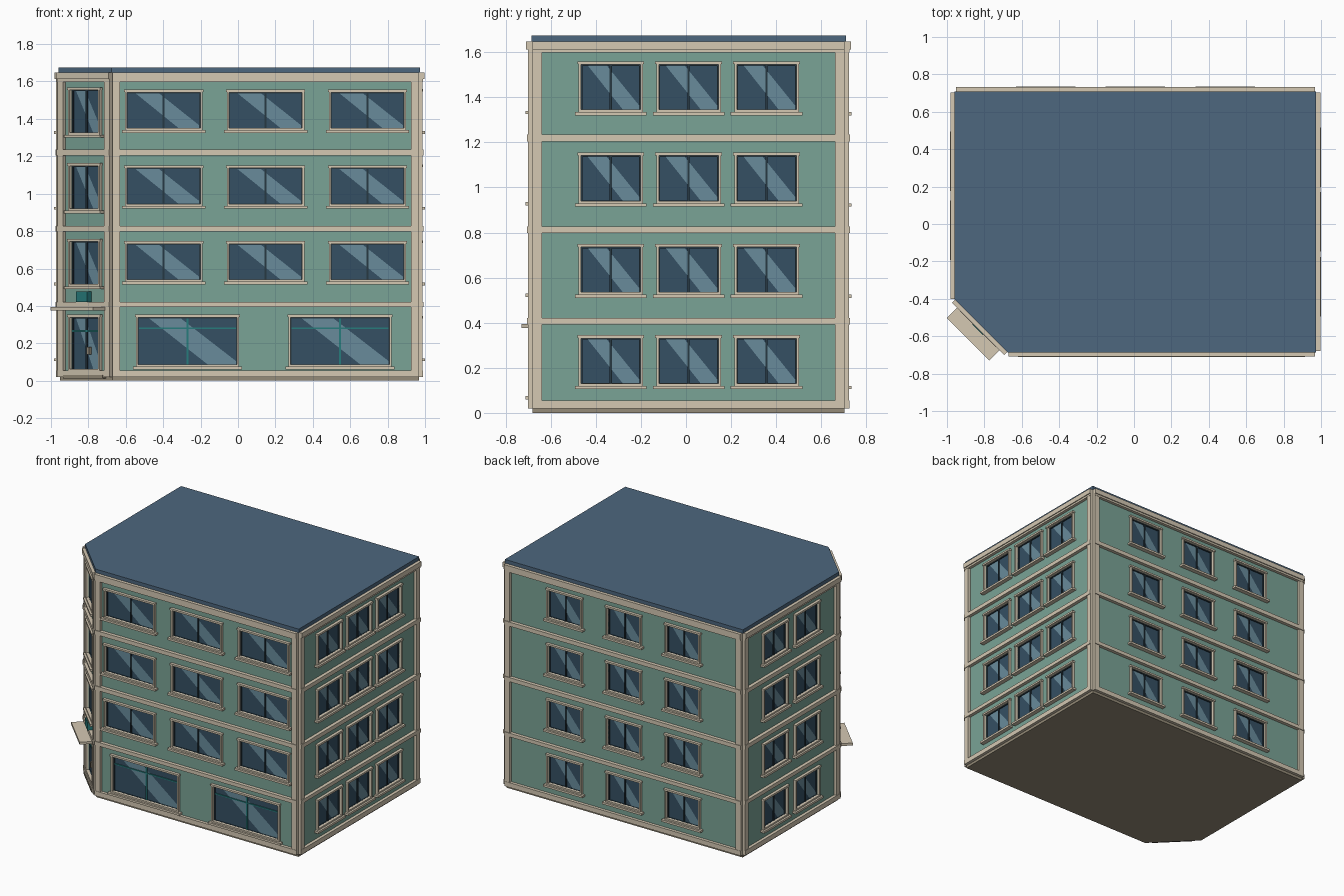
import bpy, bmesh
from mathutils import Matrix, Vector

if "Cube" in bpy.data.objects:
    bpy.data.objects.remove(bpy.data.objects["Cube"])

COL = {
    "green": (.195, .37, .305, 1), "beige": (.66, .58, .45, 1),
    "stone": (.30, .26, .19, 1), "glass": (.035, .08, .125, 1),
    "shine": (.14, .26, .33, 1), "dark": (.02, .04, .055, 1),
    "teal": (.02, .2, .2, 1), "slate": (.075, .135, .21, 1),
}
MATS = {}
for k, c in COL.items():
    MATS[k] = bpy.data.materials.new(k)
    MATS[k].diffuse_color = c

# Footprint, counter-clockwise, with the cut corner at front left
PLAN = [(-.672, -.68), (.967, -.68), (.967, .703), (-.952, .703), (-.952, -.40)]
FRONT, RIGHT, BACK, LEFT, CORNER = range(5)
WALLS = []
for i, p in enumerate(PLAN):
    p, q = Vector(p), Vector(PLAN[(i + 1) % 5])
    t, mid = (q - p).normalized(), (p + q) / 2
    # local x runs along the wall, local -y points outward
    m = Matrix(((t.x, -t.y, 0, mid.x), (t.y, t.x, 0, mid.y), (0, 0, 1, 0), (0, 0, 0, 1)))
    WALLS.append((m, (q - p).length))

PARTS = {}


def mesh(name, mat):
    return PARTS.setdefault(name, (bmesh.new(), mat))[0]


def box(name, mat, wall, u0, u1, o0, o1, z0, z1):
    """Box on a wall: u along it, o outward from it."""
    loc = Matrix.Translation(((u0 + u1) / 2, -(o0 + o1) / 2, (z0 + z1) / 2))
    size = Matrix.Diagonal((u1 - u0, o1 - o0, z1 - z0, 1))
    bmesh.ops.create_cube(mesh(name, mat), size=1, matrix=WALLS[wall][0] @ loc @ size)


def ring(name, mat, wall, u, hw, w, o0, o1, z0, z1):
    """Rectangular frame of width w."""
    for s in (-1, 1):
        a, b = sorted((u + s * hw, u + s * (hw - w)))
        box(name, mat, wall, a, b, o0, o1, z0, z1)
    for a, b in ((z0, z0 + w), (z1 - w, z1)):
        box(name, mat, wall, u - hw + w, u + hw - w, o0, o1, a, b)


def slab(name, mat, pts, z0, z1):
    bm = mesh(name, mat)
    f = bm.faces.new([bm.verts.new((x, y, z0)) for x, y in pts])
    ext = bmesh.ops.extrude_face_region(bm, geom=[f])
    bmesh.ops.translate(bm, vec=(0, 0, z1 - z0),
                        verts=[v for v in ext["geom"] if isinstance(v, bmesh.types.BMVert)])
    bmesh.ops.recalc_face_normals(bm, faces=bm.faces)


def window(wall, u, hw, z0, z1, sash="dark", sill=True, transom=None):
    f = .011
    g, a, b = hw - f, z0 + f * .5, z1 - f
    box("window_cutter", None, wall, u - g, u + g, -.018, .05, a, b)
    box("window_glass", "glass", wall, u - g, u + g, -.018, -.010, a, b)
    ring("window_surround", "beige", wall, u, hw, f, -.004, .018, z0, z1)
    box("window_header", "beige", wall, u - hw - .005, u + hw + .005, 0, .021, z1 - .01, z1 + .003)
    ring("window_sash", "dark", wall, u, g, .006, -.010, -.002, a, b)
    box(sash + "_mullion", sash, wall, u - .005, u + .005, -.010, -.002, a, b)
    if transom:
        box(sash + "_mullion", sash, wall, u - g, u + g, -.010, -.003, transom - .004, transom + .004)
    if sill:
        box("window_sill", "beige", wall, u - hw - .016, u + hw + .016, 0, .032, z0 - .015, z0)
    # diagonal reflection streak on the glass
    bm = mesh("glass_reflection", "shine")
    pts = [(-.4, .5), (.22, -.5), (.5, -.5), (.5, -.42), (-.08, .5)]
    bm.faces.new([bm.verts.new(WALLS[wall][0] @ Vector(
        (u + x * 2 * g, .0085, (a + b) / 2 + y * (b - a)))) for x, y in pts])


# Main body, plinth and roof
slab("walls", "green", PLAN, .02, 1.65)
slab("plinth", "stone", PLAN, .0, .02)
slab("roof", "slate", [(x * 1.007, y * 1.009) for x, y in PLAN], 1.648, 1.675)

# Corner strips, base, floor bands and cornice on each wall
for w, (m, L) in enumerate(WALLS):
    h = L / 2
    for a, b in ((-h, -h + .042), (h - .042, h)):
        box("corner_pilaster", "beige", w, a, b, 0, .02, .02, 1.61)
    for name, o, z0, z1 in (("base_band", .022, .02, .055), ("floor_band", .025, .393, .42),
                            ("floor_band", .025, .798, .828), ("floor_band", .025, 1.205, 1.235),
                            ("cornice", .022, 1.598, 1.612), ("cornice", .029, 1.612, 1.648)):
        box(name, "beige", w, -h, h, 0, o, z0, z1)

# Windows on every storey
STEP = .405
for n in range(4):
    dz = n * STEP
    for w, count in ((RIGHT, 3), (BACK, 3), (LEFT, 2)):
        L = WALLS[w][1]
        for i in range(count):
            window(w, ((i + 1) / (count + 1) - .5) * L, .143, .12 + dz, .342 + dz)
    if n:
        for i in (-1, 0, 1):
            window(FRONT, i * .545, .207, .125 + dz, .338 + dz)
        window(CORNER, 0, .12, .10 + dz, .350 + dz)

# Shop windows
for u in (-.418, .398):
    window(FRONT, u, .276, .075, .350, "teal", transom=.28)

# Corner entrance: door, handle, canopy and plain sign box
window(CORNER, 0, .12, .052, .35, "dark", sill=False)
box("door_transom", "teal", CORNER, -.109, .109, -.010, -.001, .26, .27)
box("door_handle", "stone", CORNER, .016, .034, -.010, .012, .14, .18)
box("door_step", "stone", CORNER, -.15, .15, 0, .026, .012, .03)
box("canopy", "beige", CORNER, -.161, .161, 0, .108, .376, .394)
box("sign_box", "teal", CORNER, -.04, .04, 0, .035, .42, .478)

# Turn the gathered parts into objects
objs = {}
for name, (bm, mat) in PARTS.items():
    me = bpy.data.meshes.new(name)
    bm.to_mesh(me)
    bm.free()
    ob = bpy.data.objects.new(name, me)
    bpy.context.collection.objects.link(ob)
    if mat:
        me.materials.append(MATS[mat])
    objs[name] = ob

# Cut the window recesses into the walls
cutter = objs["window_cutter"]
cutter.hide_render = True
mod = objs["walls"].modifiers.new("openings", "BOOLEAN")
mod.operation, mod.solver, mod.object = "DIFFERENCE", "EXACT", cutter
bpy.context.view_layer.objects.active = objs["walls"]
bpy.ops.object.modifier_apply(modifier=mod.name)
bpy.data.objects.remove(cutter)

for m in bpy.data.materials:
    if m.users and not m.is_grease_pencil:
        m.use_nodes = True
        m.node_tree.nodes["Principled BSDF"].inputs["Base Color"].default_value = m.diffuse_color
